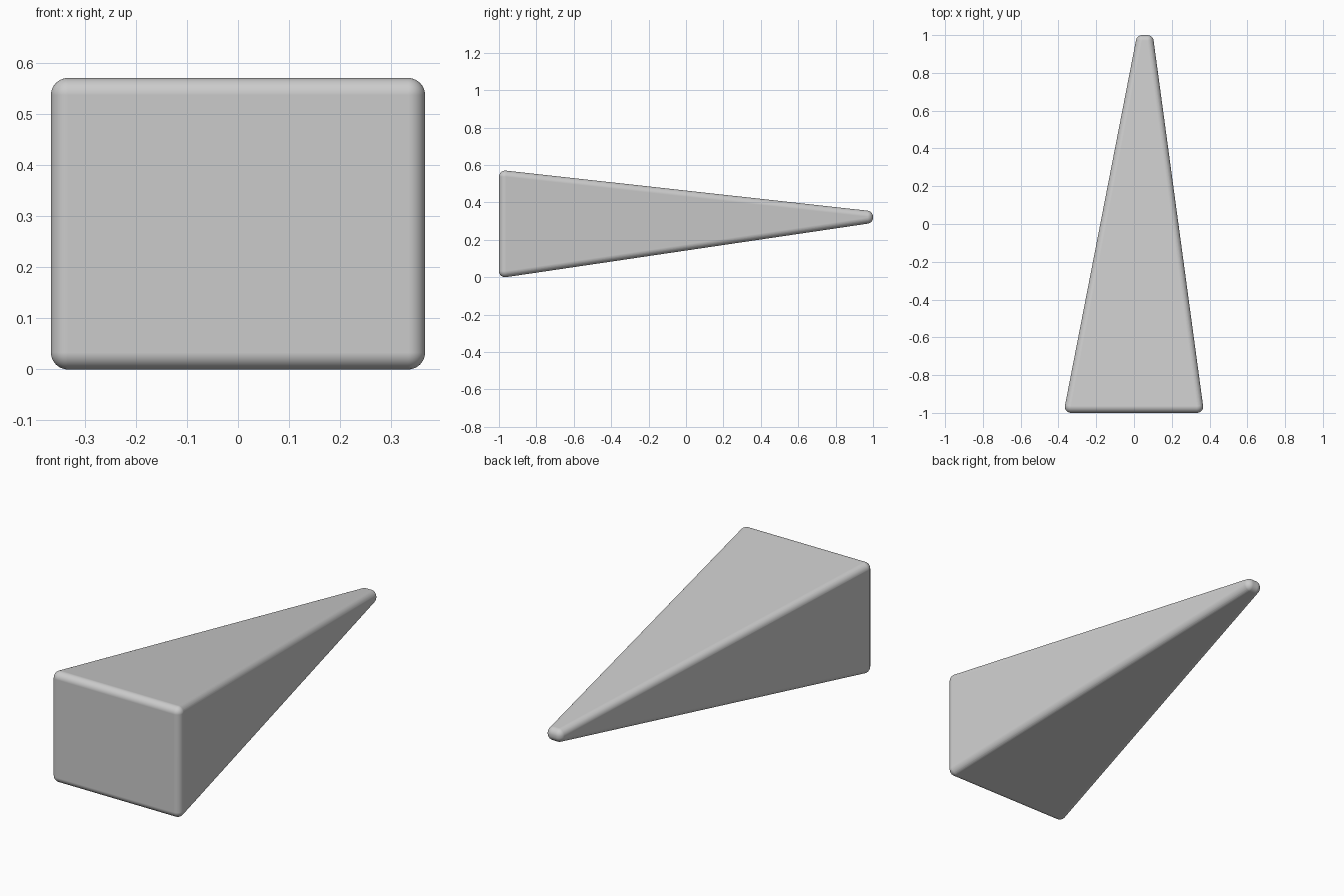
import bpy, bmesh, math
from mathutils import Matrix

if "Cube" in bpy.data.objects:
    bpy.data.objects.remove(bpy.data.objects["Cube"])

R = 0.033  # edge rounding radius

# Rectangles of corner centres: (y, x_min, x_max, z_min, z_max)
ENDS = [(-1 + R, -0.333, 0.333, R, 0.57 - R),     # broad front face
        (1 - R, 0.043, 0.071, 0.319, 0.323)]      # narrow offset tip

# Tapered wedge: hull around a small sphere at each corner
bm = bmesh.new()
for y, x0, x1, z0, z1 in ENDS:
    for x in (x0, x1):
        for z in (z0, z1):
            bmesh.ops.create_uvsphere(bm, u_segments=48, v_segments=24, radius=R,
                                      matrix=Matrix.Translation((x, y, z)))
points = [v.co.copy() for v in bm.verts]
bm.free()

bm = bmesh.new()
for p in points:
    bm.verts.new(p)
hull = bmesh.ops.convex_hull(bm, input=bm.verts[:])
bmesh.ops.delete(bm, geom=[v for v in bm.verts if not v.link_faces], context='VERTS')

# Merge the flat sides into single faces
bmesh.ops.dissolve_limit(bm, angle_limit=math.radians(0.5),
                         verts=bm.verts[:], edges=bm.edges[:])
bmesh.ops.recalc_face_normals(bm, faces=bm.faces[:])
for f in bm.faces:
    f.smooth = True

mesh = bpy.data.meshes.new("tapered_wedge")
bm.to_mesh(mesh)
bm.free()
wedge = bpy.data.objects.new("tapered_wedge", mesh)
bpy.context.collection.objects.link(wedge)

# Keep the large sides looking flat
wn = wedge.modifiers.new("weighted_normals", 'WEIGHTED_NORMAL')
wn.weight = 100
